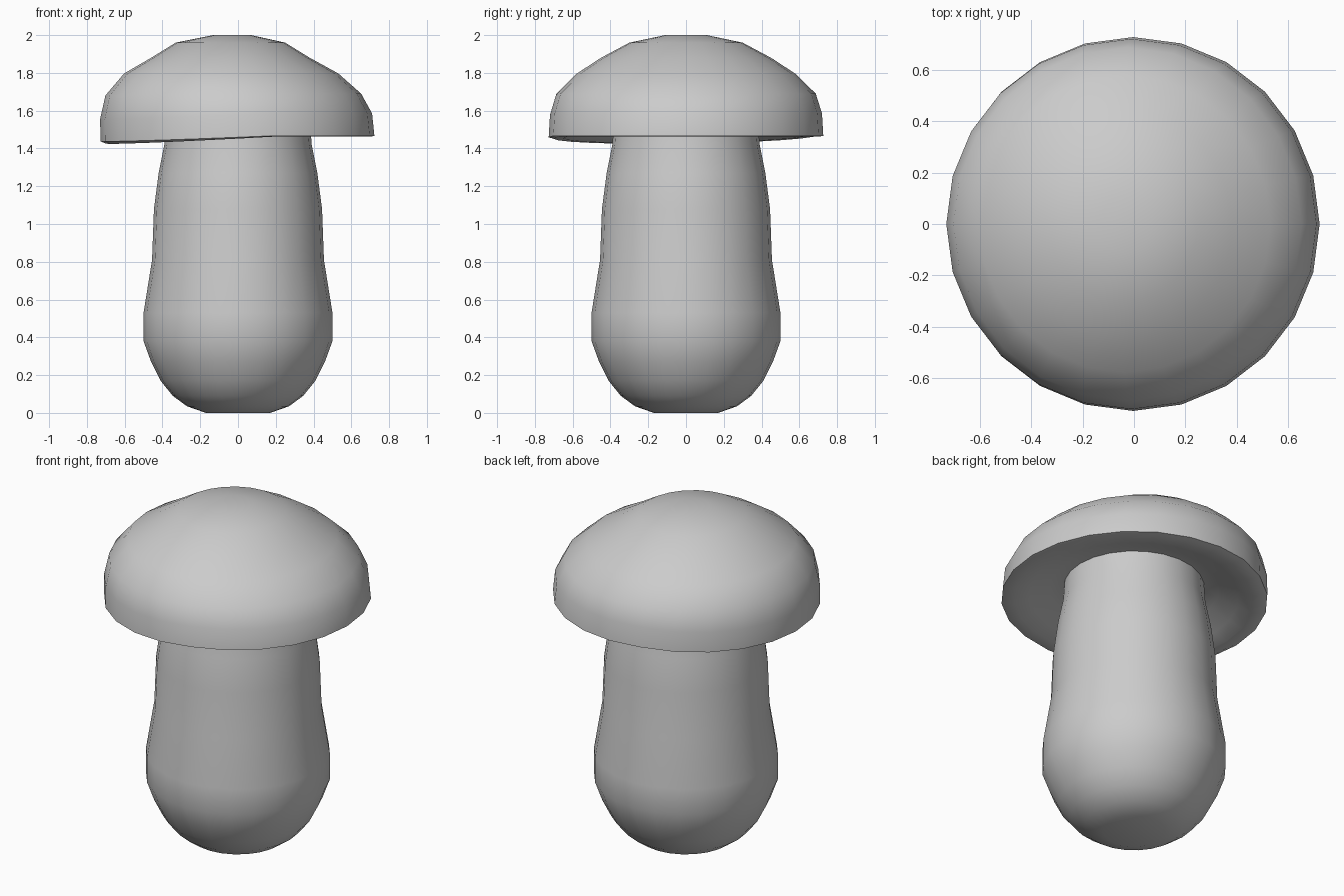
import bpy, bmesh
from math import sin, cos, pi, radians

if "Cube" in bpy.data.objects:
    bpy.data.objects.remove(bpy.data.objects["Cube"])

SIDES = 24


def lathe(name, rings, angle=60):
    """Skin rings of (radius x, radius y, centre x, height, droop on the left side)."""
    bm = bmesh.new()
    loops = []
    for rx, ry, cx, z, droop in rings:
        loop = []
        for i in range(SIDES):
            a = 2 * pi * i / SIDES
            low = droop * max(0, cos(a - radians(195)))
            loop.append(bm.verts.new((cx + rx * cos(a), ry * sin(a), z - low)))
        loops.append(loop)
    for lo, hi in zip(loops, loops[1:]):
        for i in range(SIDES):
            j = (i + 1) % SIDES
            bm.faces.new((lo[i], lo[j], hi[j], hi[i]))
    bm.faces.new(loops[0][::-1])
    bm.faces.new(loops[-1])
    bmesh.ops.recalc_face_normals(bm, faces=bm.faces)
    mesh = bpy.data.meshes.new(name)
    bm.to_mesh(mesh)
    bm.free()
    obj = bpy.data.objects.new(name, mesh)
    bpy.context.collection.objects.link(obj)
    bpy.ops.object.select_all(action='DESELECT')
    obj.select_set(True)
    bpy.context.view_layer.objects.active = obj
    bpy.ops.object.shade_smooth_by_angle(angle=radians(angle))
    return obj


# Bulbous stem, running up into the cap
stem_profile = [(0.17, 0), (0.27, 0.035), (0.345, 0.09), (0.41, 0.17),
                (0.46, 0.27), (0.50, 0.38), (0.50, 0.53), (0.455, 0.81),
                (0.445, 1.08), (0.42, 1.27), (0.39, 1.42), (0.38, 1.57)]
lathe("stem", [(r, r, 0, z, 0) for r, z in stem_profile])

# Cap: hollow underside, rim drooping to the left, then the dome
lathe("cap", [
    (0.36, 0.36, 0, 1.545, 0),
    (0.46, 0.46, 0, 1.525, 0.01),
    (0.57, 0.57, 0, 1.485, 0.03),
    (0.65, 0.65, 0, 1.463, 0.035),
    (0.70, 0.70, 0, 1.462, 0.038),
    (0.725, 0.727, -0.003, 1.467, 0.03),
    (0.72, 0.72, -0.01, 1.585, 0.03),
    (0.677, 0.687, -0.025, 1.69, 0.01),
    (0.567, 0.577, -0.036, 1.797, 0),
    (0.42, 0.45, -0.04, 1.88, 0),
    (0.29, 0.30, -0.04, 1.96, 0),
    (0.10, 0.11, -0.03, 2.0, 0),
])
